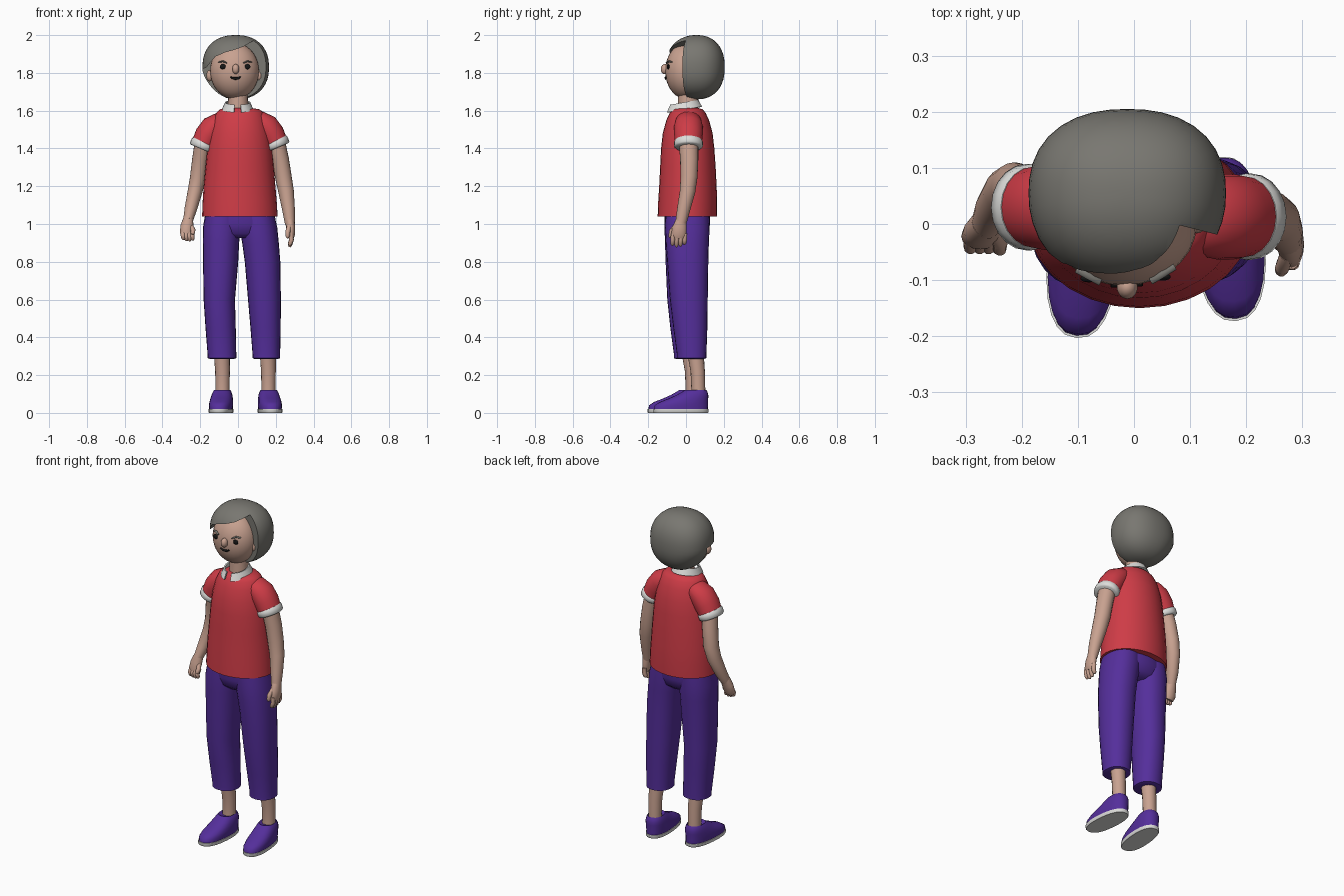
import bpy, bmesh, math
from mathutils import Vector, Matrix

cube = bpy.data.objects.get("Cube")
if cube:
    bpy.data.objects.remove(cube, do_unlink=True)


def material(name, rgb):
    m = bpy.data.materials.new(name)
    m.use_nodes = True
    m.diffuse_color = (*rgb, 1)
    m.node_tree.nodes["Principled BSDF"].inputs["Base Color"].default_value = (*rgb, 1)
    return m


SKIN = material("skin", (.58, .36, .28))
HAIR = material("grey_hair", (.19, .185, .165))
RED = material("red_shirt", (.62, .045, .062))
PURPLE = material("purple_cloth", (.09, .028, .33))
WHITE = material("white_trim", (.72, .72, .7))
BLACK = material("black_detail", (.008, .008, .008))
made = []


def finish(name, bm, mat):
    bmesh.ops.recalc_face_normals(bm, faces=bm.faces)
    me = bpy.data.meshes.new(name)
    bm.to_mesh(me)
    bm.free()
    me.materials.append(mat)
    ob = bpy.data.objects.new(name, me)
    bpy.context.collection.objects.link(ob)
    made.append(ob)
    return ob


def skin_rings(bm, rings):
    for a, b in zip(rings, rings[1:]):
        n = len(a)
        for i in range(n):
            bm.faces.new((a[i], a[(i + 1) % n], b[(i + 1) % n], b[i]))
    bm.faces.new(rings[0])
    bm.faces.new(rings[-1])


def loft(name, pts, mat, n=20, flat=False, p=2.0):
    """Oval rings (x, y, z, rx, ry), level when flat, else square to the path."""
    bm = bmesh.new()
    pos = [Vector(q[:3]) for q in pts]
    rings = []
    for k, q in enumerate(pts):
        t = pos[min(k + 1, len(pos) - 1)] - pos[max(k - 1, 0)]
        if flat:
            t = Vector((0, 0, -1))
        side = t.cross(Vector((0, 1, 0))).normalized()
        fwd = side.cross(t).normalized()
        ring = []
        for i in range(n):
            a = math.tau * i / n
            c, s = math.cos(a), math.sin(a)
            u = math.copysign(abs(c) ** (2 / p), c)
            v = math.copysign(abs(s) ** (2 / p), s)
            ring.append(bm.verts.new(pos[k] + side * u * q[3] + fwd * v * q[4]))
        rings.append(ring)
    skin_rings(bm, rings)
    return finish(name, bm, mat)


def ball(name, centre, radii, mat, p=2.0, seg=28):
    bm = bmesh.new()
    bmesh.ops.create_uvsphere(bm, u_segments=seg, v_segments=seg * 2 // 3, radius=1)
    for v in bm.verts:
        d = v.co / sum(abs(c) ** p for c in v.co) ** (1 / p)
        v.co = Vector(centre) + Vector([d[i] * radii[i] for i in range(3)])
    return finish(name, bm, mat)


# Head, neck, ears and nose
HC, HR = (-.018, 0, 1.81), (.13, .11, .148)
ball("head", HC, HR, SKIN)
loft("neck", [(0, .01, 1.72, .05, .05), (0, .01, 1.58, .055, .055)], SKIN)
for name, x in (("right_ear", -.15), ("left_ear", .112)):
    ball(name, (x, .005, 1.785), (.018, .022, .03), SKIN, seg=12)
ball("nose", (-.012, -.112, 1.82), (.019, .022, .027), SKIN, seg=14)


def face_y(x, z):
    return HC[1] - HR[1] * math.sqrt(1 - ((x - HC[0]) / HR[0]) ** 2 - ((z - HC[2]) / HR[2]) ** 2)


# Eyes, brows and mouth
for side, x, s in (("right", -.08, -1), ("left", .05, 1)):
    ball(side + "_eye", (x, face_y(x, 1.833) - .002, 1.833), (.016, .007, .014), BLACK, seg=14)
    brow = []
    for dx, z, r in ((-.02, 1.853, .003), (0, 1.862, .005), (.022, 1.857, .003)):
        bx = x + s * dx
        brow.append((bx, face_y(bx, z) - .004, z, r, .007))
    loft(side + "_brow", brow, HAIR, 8)
mouth = []
for i in range(7):
    u = i / 3 - 1
    x, z = -.013 + .028 * u, 1.77 + .009 * u * u
    mouth.append((x, face_y(x, z) - .001, z, .007 - .004 * u * u, .006))
loft("mouth", mouth, BLACK, 8)

# Bobbed hair with a swept fringe, opened at the face
hair = ball("hair", (-.012, .055, 1.83), (.176, .15, .17), HAIR, p=2.3, seg=36)
for v in hair.data.vertices:
    if v.co.z < 1.8 and v.co.x < 0:
        v.co.x *= 1 - (1.8 - v.co.z) * 1.6
    if v.co.z > 1.83 and v.co.y < 0:
        v.co.y *= 1.12
opening = [(-.4, 1.5), (.4, 1.5), (.4, 1.985), (.1, 1.985), (.074, 1.966), (.03, 1.94),
           (-.016, 1.923), (-.07, 1.908), (-.12, 1.886), (-.15, 1.85), (-.17, 1.825), (-.4, 1.81)]
bm = bmesh.new()
skin_rings(bm, [[bm.verts.new((x, -.4, z)) for x, z in opening],
                [bm.verts.new((x, .018 - .25 * x, z)) for x, z in opening]])
cutter = finish("face_opening_cutter", bm, HAIR)
cutter.hide_render = True
cut = hair.modifiers.new("face_opening", "BOOLEAN")
cut.operation, cut.solver, cut.object = "DIFFERENCE", "EXACT", cutter
bpy.context.view_layer.update()
dg = bpy.context.evaluated_depsgraph_get()
cut_mesh = bpy.data.meshes.new_from_object(hair.evaluated_get(dg))
hair.modifiers.clear()
hair.data = cut_mesh
made.remove(cutter)
bpy.data.objects.remove(cutter, do_unlink=True)

# Shirt body
loft("shirt_body", [
    (.01, .007, 1.04, .2, .157), (.009, .009, 1.12, .196, .156), (.008, .01, 1.2, .19, .152),
    (.009, .01, 1.3, .181, .147), (.01, .009, 1.4, .172, .141), (.01, .009, 1.48, .16, .132),
    (.01, .009, 1.55, .142, .113), (.01, .009, 1.59, .124, .094), (.01, .008, 1.607, .105, .08),
    (.005, .005, 1.615, .06, .055)], RED, 28, True)

# Open collar, lower at the front
bm = bmesh.new()
rings = []
for i in range(25):
    a = math.radians(-90 + 14 + 332 * i / 24)
    ring = []
    for r, h in ((.064, .02), (.072, .022), (.09, -.016), (.08, -.018)):
        x, y = r * .93 * math.cos(a), r * 1.05 * math.sin(a)
        ring.append(bm.verts.new((x - .002, y - .01, 1.622 + h + .17 * y)))
    rings.append(ring)
skin_rings(bm, rings)
finish("collar", bm, WHITE)

# Sleeves and cuffs, mirrored about the middle of the chest
for side, s, y, dz in (("left", 1, .013, 0), ("right", -1, .03, -.008)):
    def at(x, z, rx, ry):
        return (.0085 + s * (x - .0085), y, z + dz, rx, ry)
    loft(side + "_sleeve", [at(.07, 1.555, .035, .05), at(.11, 1.545, .055, .068),
                            at(.147, 1.518, .068, .076), at(.178, 1.475, .069, .076),
                            at(.205, 1.42, .062, .07)], RED)
    loft(side + "_cuff", [at(.197, 1.44, .064, .072), at(.2, 1.434, .068, .077),
                          at(.209, 1.412, .068, .077), at(.212, 1.405, .06, .068)], WHITE)

# Arms
loft("left_arm", [(.2, .013, 1.45, .046, .052), (.225, .017, 1.34, .045, .048),
                  (.24, .016, 1.25, .044, .045), (.255, .008, 1.17, .041, .041),
                  (.267, -.012, 1.08, .034, .035), (.275, -.028, 1.0, .026, .029)], SKIN)
loft("right_arm", [(-.182, .035, 1.44, .046, .05), (-.2, .055, 1.34, .043, .046),
                   (-.213, .065, 1.24, .042, .045), (-.228, .058, 1.17, .039, .042),
                   (-.25, .028, 1.08, .033, .035), (-.264, .0, 1.02, .026, .029)], SKIN)


def finger(name, a, b, c, r):
    loft(name, [(*a, r, r), (*b, r, r), (*(Vector(b).lerp(Vector(c), .7)), r * .9, r * .9),
                (*c, r * .4, r * .4)], SKIN, 10)


# Left hand hangs open, right hand is loosely closed
loft("left_palm", [(.274, -.026, 1.02, .025, .028), (.279, -.034, .98, .024, .038),
                   (.281, -.038, .945, .022, .04), (.279, -.038, .925, .016, .034)], SKIN, 16)
loft("right_palm", [(-.263, .003, 1.03, .026, .028), (-.27, -.012, .99, .034, .026),
                    (-.274, -.022, .955, .034, .024), (-.272, -.028, .935, .026, .018)], SKIN, 16)
for i, drop in enumerate((.0, -.008, -.005, .006)):
    y = -.068 + .021 * i
    finger(f"left_finger_{i + 1}", (.281, y, .95), (.283, y - .002, .915),
           (.272, y - .004, .882 + drop + .004), .0125)
    x = -.243 - .016 * i
    finger(f"right_finger_{i + 1}", (x, -.022, .962), (x, -.042, .938),
           (x + .004, -.036, .913 + drop * .5), .0125)
finger("left_thumb", (.272, -.055, .99), (.264, -.078, .96), (.262, -.084, .925), .013)
finger("right_thumb", (-.25, -.015, .99), (-.238, -.035, .968), (-.24, -.052, .945), .013)

# Trousers
loft("trouser_hips", [(.01, .007, 1.07, .18, .12), (.01, .007, 1.0, .193, .121),
                      (.012, .006, .95, .18, .105), (.015, .005, .925, .12, .075)], PURPLE, 28, True)
loft("left_trouser_leg", [
    (.1, .007, 1.06, .09, .115), (.108, .007, .98, .1, .118), (.119, .007, .9, .097, .114),
    (.13, .009, .8, .094, .109), (.14, .015, .6, .087, .1), (.146, .023, .45, .08, .09),
    (.15, .03, .31, .073, .078), (.15, .03, .29, .073, .078), (.15, .03, .285, .06, .065)],
    PURPLE, 24, True, 2.2)
loft("right_trouser_leg", [
    (-.08, .005, 1.06, .09, .115), (-.086, .004, .98, .1, .118), (-.09, .003, .9, .096, .114),
    (-.092, .001, .8, .093, .109), (-.099, .001, .6, .083, .1), (-.092, .007, .45, .08, .09),
    (-.085, .013, .31, .076, .077), (-.085, .013, .29, .076, .077), (-.085, .013, .285, .06, .065)],
    PURPLE, 24, True, 2.2)

# Ankles and slip-on shoes
for side, x, y, turn in (("left", .161, .065, 5), ("right", -.082, .035, -5)):
    loft(side + "_ankle", [(x - .005, y - .02, .36, .044, .046), (x, y - .003, .22, .039, .038),
                           (x, y, .13, .037, .037), (x, y, .08, .038, .038)], SKIN, 16, True)
    place = Matrix.Translation((x, y, 0)) @ Matrix.Rotation(math.radians(turn), 4, "Z")
    upper = [(0, -.092, .018, .06, .143), (0, -.09, .04, .062, .142), (0, -.076, .058, .061, .128),
             (0, -.05, .078, .058, .103), (0, -.03, .096, .054, .083), (0, -.018, .113, .048, .066),
             (0, -.014, .122, .042, .056), (0, -.004, .112, .036, .042)]
    sole = [(0, -.092, 0, .061, .144), (0, -.092, .004, .064, .147), (0, -.092, .02, .064, .147)]
    for part, rings, mat in (("shoe", upper, PURPLE), ("sole", sole, WHITE)):
        ob = loft(f"{side}_{part}", rings, mat, 24, True, 2.4)
        ob.data.transform(place)

# Smooth shading with crisp hems
bpy.ops.object.select_all(action="DESELECT")
for ob in made:
    ob.select_set(True)
bpy.context.view_layer.objects.active = made[0]
bpy.ops.object.shade_smooth_by_angle(angle=math.radians(50))
